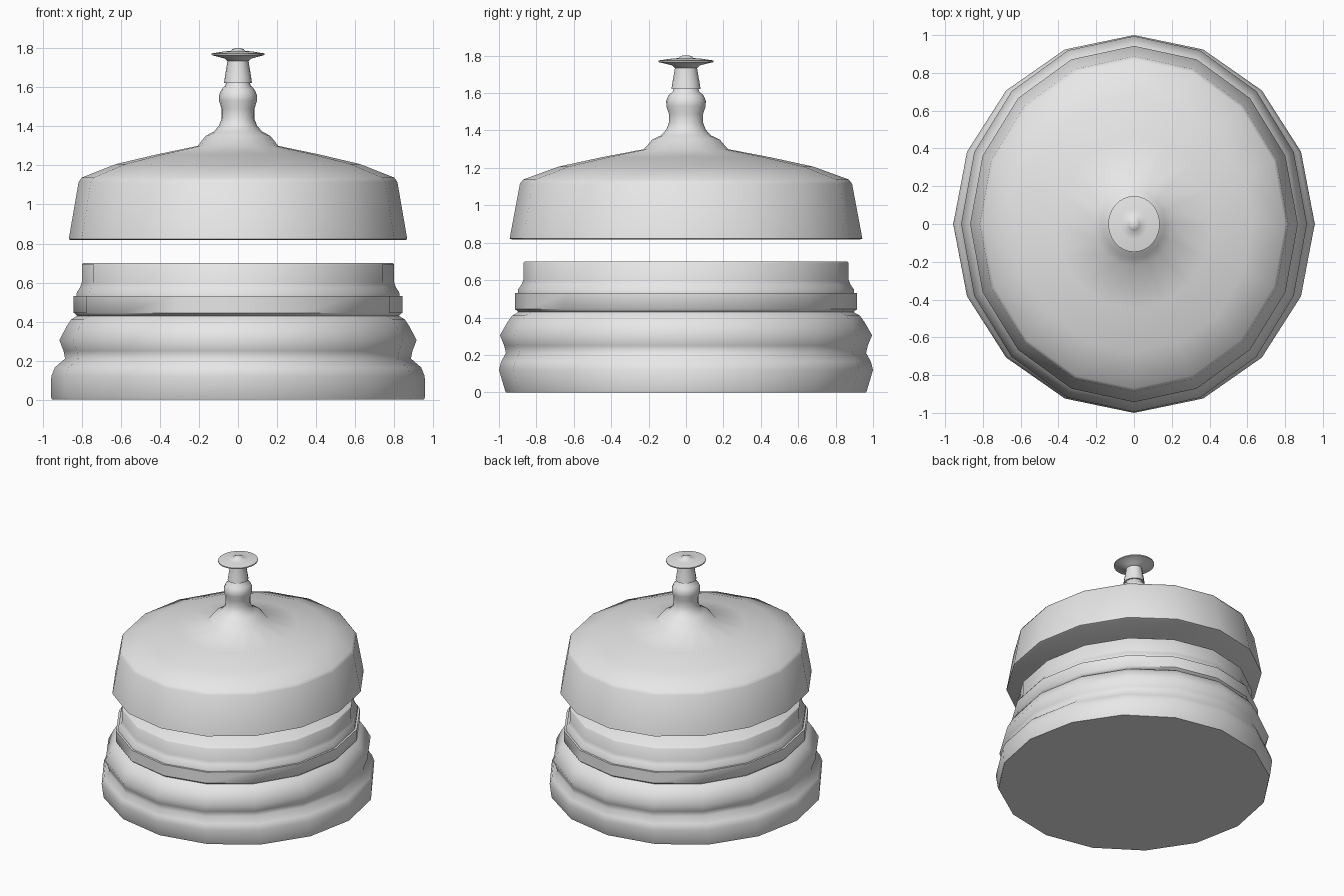
import bpy, bmesh, math

cube = bpy.data.objects.get("Cube")
if cube:
    bpy.data.objects.remove(cube, do_unlink=True)

GREY = bpy.data.materials.new("plain grey")
GREY.use_nodes = True
GREY.diffuse_color = (0.8, 0.8, 0.8, 1)
GREY.node_tree.nodes["Principled BSDF"].inputs["Base Color"].default_value = (0.8, 0.8, 0.8, 1)
SQUASH = 0.92  # the whole model is slightly narrower in x


def lathe(name, profile, sides=16, angle=65):
    """Closed turned part; profile rows are (y radius, z[, x/y ratio]) from bottom to top."""
    bm = bmesh.new()
    rings = []
    for row in profile:
        r, z = row[:2]
        squash = row[2] if len(row) > 2 else SQUASH
        ring = []
        for i in range(sides):
            a = 2 * math.pi * i / sides
            ring.append(bm.verts.new((r * squash * math.cos(a), r * math.sin(a), z)))
        rings.append(ring)
    for low, high in zip(rings, rings[1:]):
        for i in range(sides):
            j = (i + 1) % sides
            bm.faces.new((low[i], low[j], high[j], high[i]))
    bm.faces.new(rings[0][::-1])
    bm.faces.new(rings[-1])
    mesh = bpy.data.meshes.new(name)
    bm.to_mesh(mesh)
    bm.free()
    mesh.materials.append(GREY)
    obj = bpy.data.objects.new(name, mesh)
    bpy.context.collection.objects.link(obj)
    bpy.ops.object.select_all(action='DESELECT')
    obj.select_set(True)
    bpy.context.view_layer.objects.active = obj
    bpy.ops.object.shade_smooth_by_angle(angle=math.radians(angle))
    return obj


# Stepped base: broad foot and a rounded bulge
lathe("base", [
    (0.963, 0.0, 0.99), (0.968, 0.012, 0.989), (1.0, 0.12, 0.957),
    (0.988, 0.165, 0.95), (0.963, 0.21), (0.972, 0.25), (0.995, 0.305),
    (0.955, 0.375), (0.93, 0.41), (0.895, 0.43), (0.88, 0.445)])

# Flat collar with a ledge around the base
lathe("collar", [(0.89, 0.425), (0.915, 0.445), (0.915, 0.53), (0.87, 0.53)], angle=50)

# Upright neck of the base, flared where it meets the collar
lathe("base_neck", [
    (0.9, 0.525), (0.898, 0.55), (0.88, 0.575), (0.87, 0.6),
    (0.87, 0.692), (0.862, 0.7)], angle=60)

# Raised lid with sloping top, flowing into a turned neck and bead
lathe("lid", [
    (0.93, 0.817), (0.943, 0.822), (0.941, 0.832), (0.888, 1.115),
    (0.87, 1.138), (0.68, 1.207), (0.45, 1.257), (0.225, 1.3),
    (0.18, 1.352), (0.135, 1.373), (0.105, 1.405), (0.092, 1.44), (0.092, 1.49),
    (0.105, 1.53), (0.106, 1.56), (0.093, 1.588), (0.07, 1.61), (0.066, 1.625)])

# Tapered plunger stem
lathe("plunger_stem", [(0.078, 1.622), (0.072, 1.66), (0.058, 1.74), (0.058, 1.75)], angle=35)

# Thin button cap with a small domed tip
lathe("button_cap", [
    (0.06, 1.735), (0.075, 1.748), (0.148, 1.766), (0.148, 1.774),
    (0.08, 1.784), (0.04, 1.787), (0.032, 1.796), (0.012, 1.802)], sides=32, angle=50)
